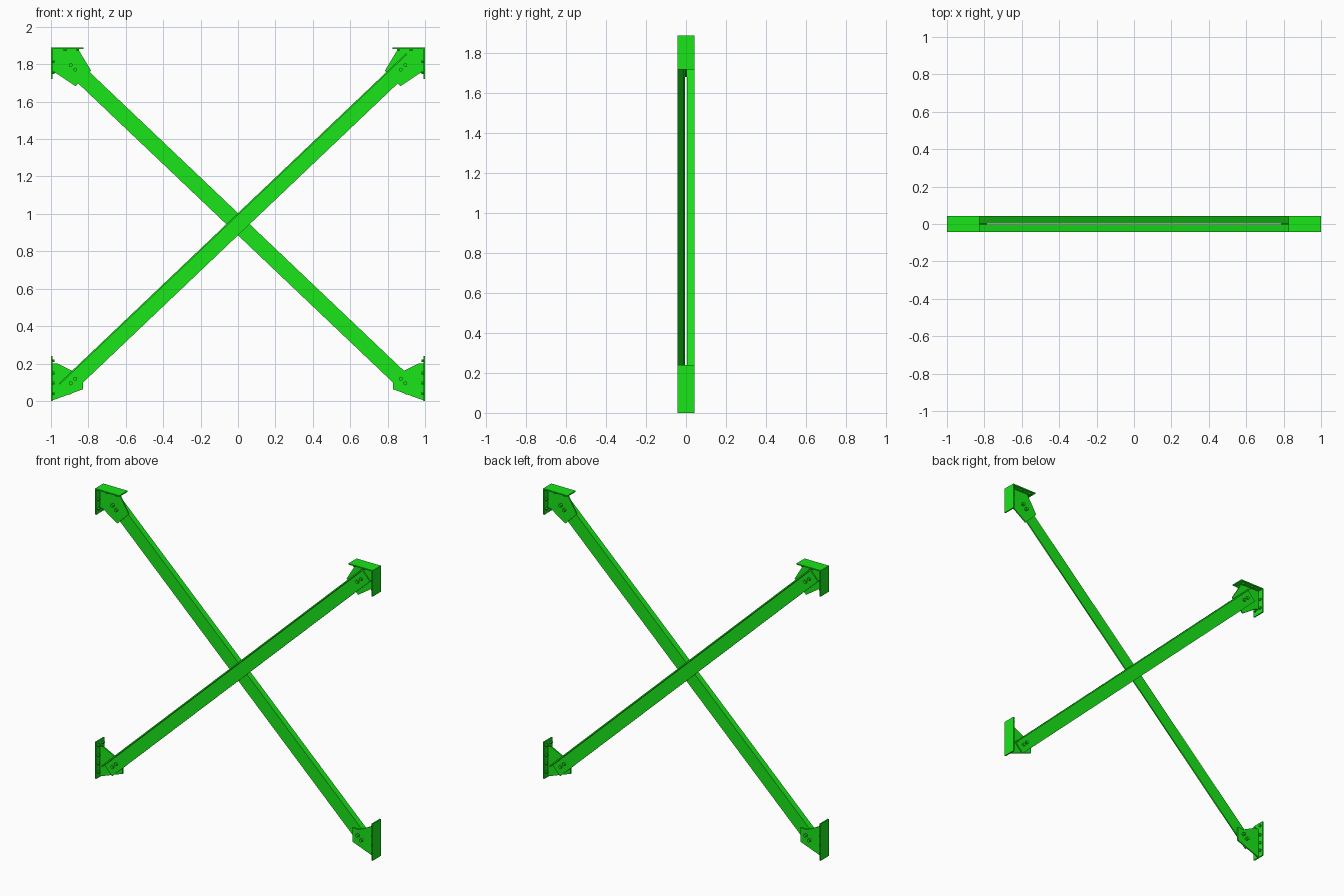
import bpy, bmesh
from math import pi
from mathutils import Matrix, Vector

if "Cube" in bpy.data.objects:
    bpy.data.objects.remove(bpy.data.objects["Cube"])

green = bpy.data.materials.new("green_paint")
green.diffuse_color = (0.01, 0.78, 0.01, 1)
green.use_nodes = True
green.node_tree.nodes["Principled BSDF"].inputs["Base Color"].default_value = green.diffuse_color

CENTRE = Vector((0, 0, 0.945))           # crossing point of the braces
U = Vector((0.725, 0, 0.689)).normalized()   # along the rising brace
N = Vector((-U.z, 0, U.x))                   # towards its upper edge
HALF, W, T, D = 1.281, 0.043, 0.008, 0.042   # half length, half width, thickness, half depth
TURN = Matrix.Rotation(pi, 4, 'Z')


def finish(bm, name):
    """Make the part and its copy turned half way round the z axis."""
    bmesh.ops.recalc_face_normals(bm, faces=bm.faces)
    me = bpy.data.meshes.new(name)
    bm.to_mesh(me)
    bm.free()
    me.materials.append(green)
    for side, matrix in (("left", Matrix()), ("right", TURN)):
        ob = bpy.data.objects.new(f"{name}_{side}", me)
        ob.matrix_world = matrix
        bpy.context.collection.objects.link(ob)


def extrude(bm, points, offset):
    face = bm.faces.new([bm.verts.new(p) for p in points])
    new = bmesh.ops.extrude_face_region(bm, geom=[face])["geom"]
    bmesh.ops.translate(bm, vec=offset,
                        verts=[v for v in new if isinstance(v, bmesh.types.BMVert)])


def plate(name, outline, y0, y1):
    bm = bmesh.new()
    extrude(bm, [(x, y0, z) for x, z in outline], (0, y1 - y0, 0))
    finish(bm, name)


def bolts(name, spots, axis, length, radius=0.011):
    bm = bmesh.new()
    turn = Vector((0, 0, 1)).rotation_difference(Vector(axis)).to_matrix().to_4x4()
    for p in spots:
        bmesh.ops.create_cone(bm, cap_ends=True, segments=6, radius1=radius, radius2=radius,
                              depth=length, matrix=Matrix.Translation(p) @ turn)
    finish(bm, name)


# Angle-iron brace: flat flange against the gussets, leg along the upper edge
bm = bmesh.new()
section = [(-W, -T / 2), (W, -T / 2), (W, -D), (W - T, -D), (W - T, -T * 1.5), (-W, -T * 1.5)]
extrude(bm, [CENTRE - U * HALF + N * n + Vector((0, y, 0)) for n, y in section], U * HALF * 2)
finish(bm, "brace")

# Upper corner bracket: gusset, wall plate and ceiling plate
plate("upper_gusset", [(-1, 1.89), (-0.86, 1.89), (-0.785, 1.765), (-0.868, 1.682),
                       (-0.972, 1.752), (-1, 1.752)], -T / 2, T / 2)
plate("upper_bracket", [(-1, 1.72), (-1, 1.89), (-0.825, 1.89), (-0.825, 1.882),
                        (-0.992, 1.882), (-0.992, 1.72)], -D, D)

# Lower corner bracket: gusset and wall plate
plate("lower_gusset", [(-1, 0), (-0.828, 0.063), (-0.828, 0.155), (-0.875, 0.155),
                       (-0.965, 0.2), (-1, 0.2)], -T / 2, T / 2)
plate("lower_bracket", [(-1, 0), (-0.992, 0), (-0.992, 0.24), (-1, 0.24)], -D, D)

# Bolts through gusset and brace
low = [CENTRE - U * t for t in (1.2, 1.235)]
high = [Vector((p.x, 0, 2 * CENTRE.z - p.z)) for p in low]
bolts("brace_bolts", low + high, (0, 1, 0), 0.042)

# Bolt heads on the inner faces of the bracket plates
rows = (-0.024, 0.024)
bolts("wall_bolts", [Vector((-0.988, y, z)) for y in rows
                     for z in (0.04, 0.095, 0.15, 0.215, 1.755, 1.815)], (1, 0, 0), 0.014, 0.009)
bolts("ceiling_bolts", [Vector((x, y, 1.878)) for y in rows for x in (-0.925, -0.857)],
      (0, 0, 1), 0.014, 0.009)
